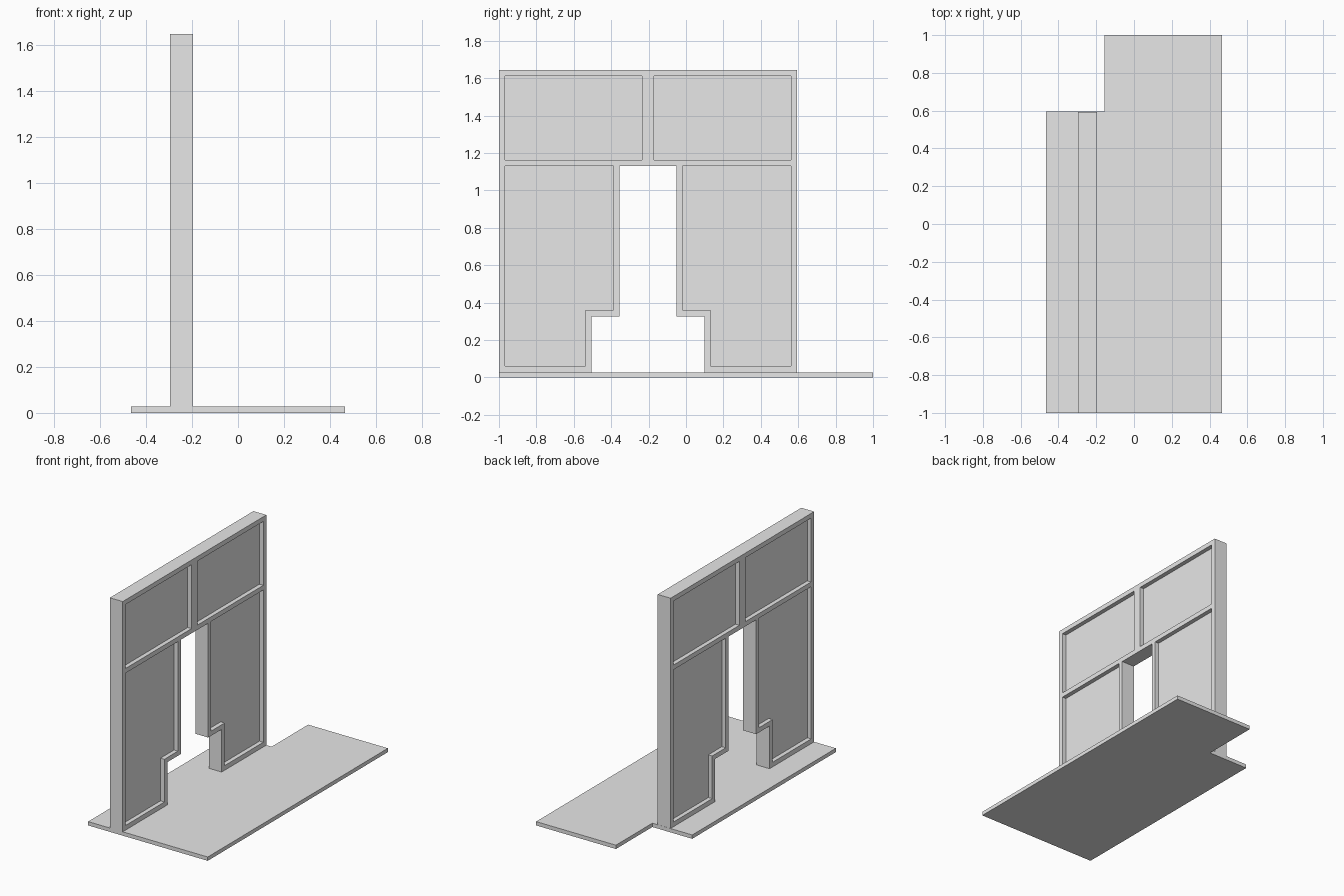
import bpy
from math import radians

cube = bpy.data.objects.get("Cube")
if cube:
    bpy.data.objects.remove(cube, do_unlink=True)

grey = bpy.data.materials.new("light grey")
grey.use_nodes = True
grey.diffuse_color = (0.8, 0.8, 0.8, 1)
grey.node_tree.nodes["Principled BSDF"].inputs["Base Color"].default_value = grey.diffuse_color


def slab(name, outlines, thickness, location, rotation=(0, 0, 0)):
    """Flat outlines, inner ones being holes, thickened evenly about their plane."""
    curve = bpy.data.curves.new(name, "CURVE")
    curve.dimensions = "2D"
    curve.fill_mode = "BOTH"
    curve.extrude = thickness / 2
    for outline in outlines:
        spline = curve.splines.new("POLY")
        spline.points.add(len(outline) - 1)
        for point, (u, v) in zip(spline.points, outline):
            point.co = (u, v, 0, 1)
        spline.use_cyclic_u = True
    obj = bpy.data.objects.new(name, curve)
    bpy.context.collection.objects.link(obj)
    obj.location = location
    obj.rotation_euler = rotation
    bpy.ops.object.select_all(action="DESELECT")
    obj.select_set(True)
    bpy.context.view_layer.objects.active = obj
    bpy.ops.object.convert(target="MESH")
    obj = bpy.context.object
    obj.data.materials.clear()
    obj.data.materials.append(grey)
    for face in obj.data.polygons:
        face.use_smooth = False
    return obj


def mirrored(outline):
    return [(-u, v) for u, v in reversed(outline)]


# Floor plate with a notched back corner
FLOOR = 0.027
slab("floor_plate", [[(-0.465, -1), (0.465, -1), (0.465, 1), (-0.155, 1),
                      (-0.155, 0.595), (-0.465, 0.595)]], FLOOR, (0, 0, FLOOR / 2))

# Wall outline with a stepped doorway, measured from the wall's middle
HALF, TOP, RIM = 0.797, 1.645, 0.033
NARROW, WIDE, STEP, LINTEL = 0.152, 0.302, 0.327, 1.13
right_half = [(NARROW, LINTEL), (NARROW, STEP), (WIDE, STEP),
              (WIDE, FLOOR), (HALF, FLOOR), (HALF, TOP)]
wall_outline = right_half + mirrored(right_half)

# Recessed panel outlines on one half
edge = HALF - RIM
lower = [(NARROW + RIM, LINTEL), (NARROW + RIM, STEP + RIM), (WIDE + RIM, STEP + RIM),
         (WIDE + RIM, FLOOR + RIM), (edge, FLOOR + RIM), (edge, LINTEL)]
upper = [(RIM, LINTEL + RIM), (edge, LINTEL + RIM), (edge, TOP - RIM), (RIM, TOP - RIM)]
panels = {
    "lower_back_panel": lower,
    "upper_back_panel": upper,
    "lower_front_panel": mirrored(lower),
    "upper_front_panel": mirrored(upper),
}

# Upright frame and the thinner panels set into it
place = (-0.246, -0.203, 0)
upright = (radians(90), 0, radians(90))
slab("wall_frame", [wall_outline] + list(panels.values()), 0.1, place, upright)
for name, outline in panels.items():
    slab(name, [outline], 0.04, place, upright)
